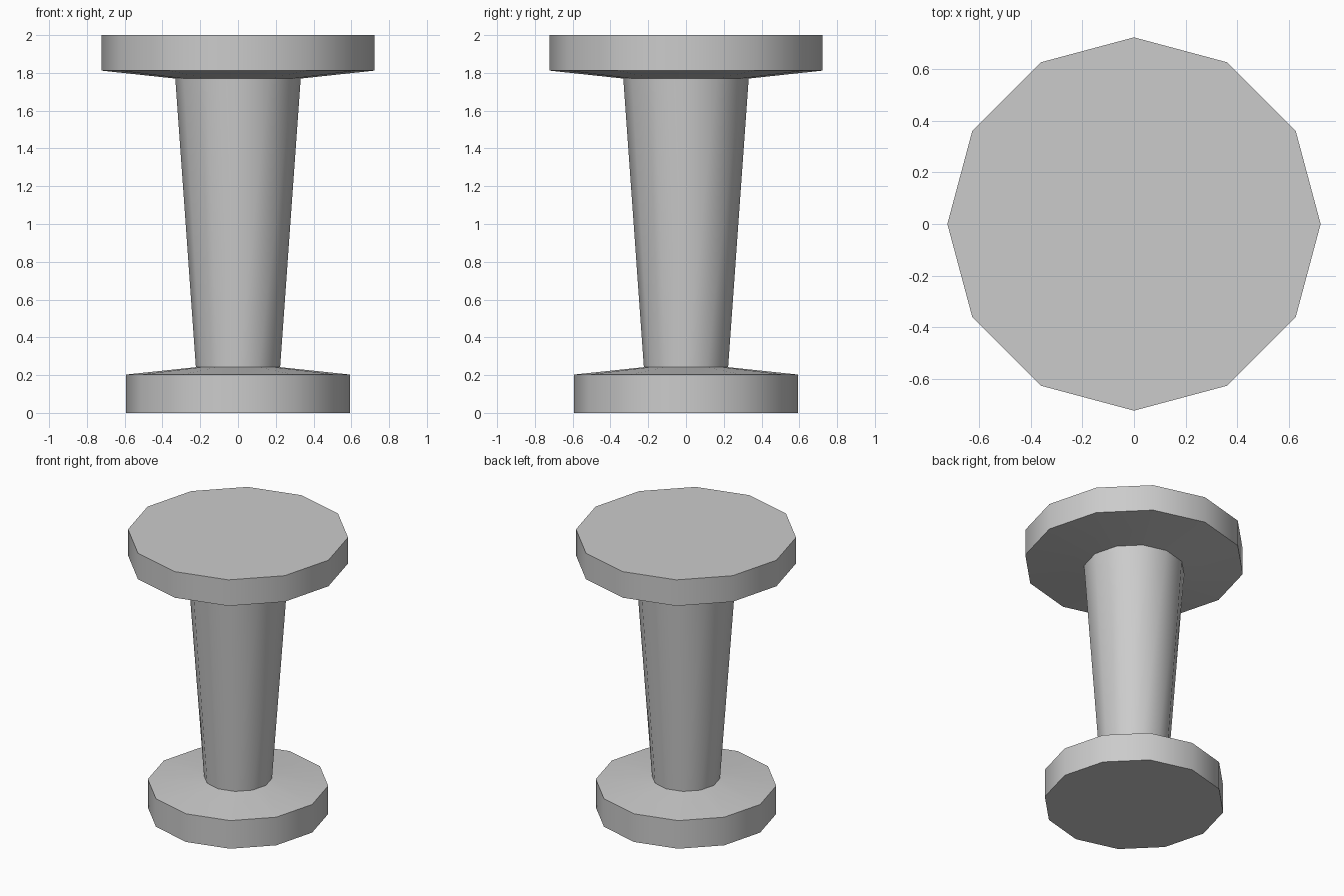
import bpy, bmesh
from math import cos, sin, pi, radians

if "Cube" in bpy.data.objects:
    bpy.data.objects.remove(bpy.data.objects["Cube"])

SIDES = 12


def lathe(name, profile):
    """Closed solid of revolution from (radius, z) points, bottom to top."""
    bm = bmesh.new()
    rings = [[bm.verts.new((r * cos(2 * pi * i / SIDES), r * sin(2 * pi * i / SIDES), z))
              for i in range(SIDES)] for r, z in profile]
    for low, high in zip(rings, rings[1:]):
        for i in range(SIDES):
            j = (i + 1) % SIDES
            bm.faces.new((low[i], low[j], high[j], high[i]))
    bm.faces.new(rings[0][::-1])
    bm.faces.new(rings[-1])
    bm.normal_update()
    mesh = bpy.data.meshes.new(name)
    bm.to_mesh(mesh)
    bm.free()
    obj = bpy.data.objects.new(name, mesh)
    bpy.context.collection.objects.link(obj)
    bpy.ops.object.select_all(action='DESELECT')
    obj.select_set(True)
    bpy.context.view_layer.objects.active = obj
    bpy.ops.object.shade_smooth_by_angle(angle=radians(35))
    return obj


# Pedestal: base disc, tapered column and wider top disc in one turned profile
lathe("pedestal_table", [
    (0.592, 0.0), (0.592, 0.203),
    (0.223, 0.242), (0.332, 1.77),
    (0.722, 1.812), (0.722, 2.0),
])
